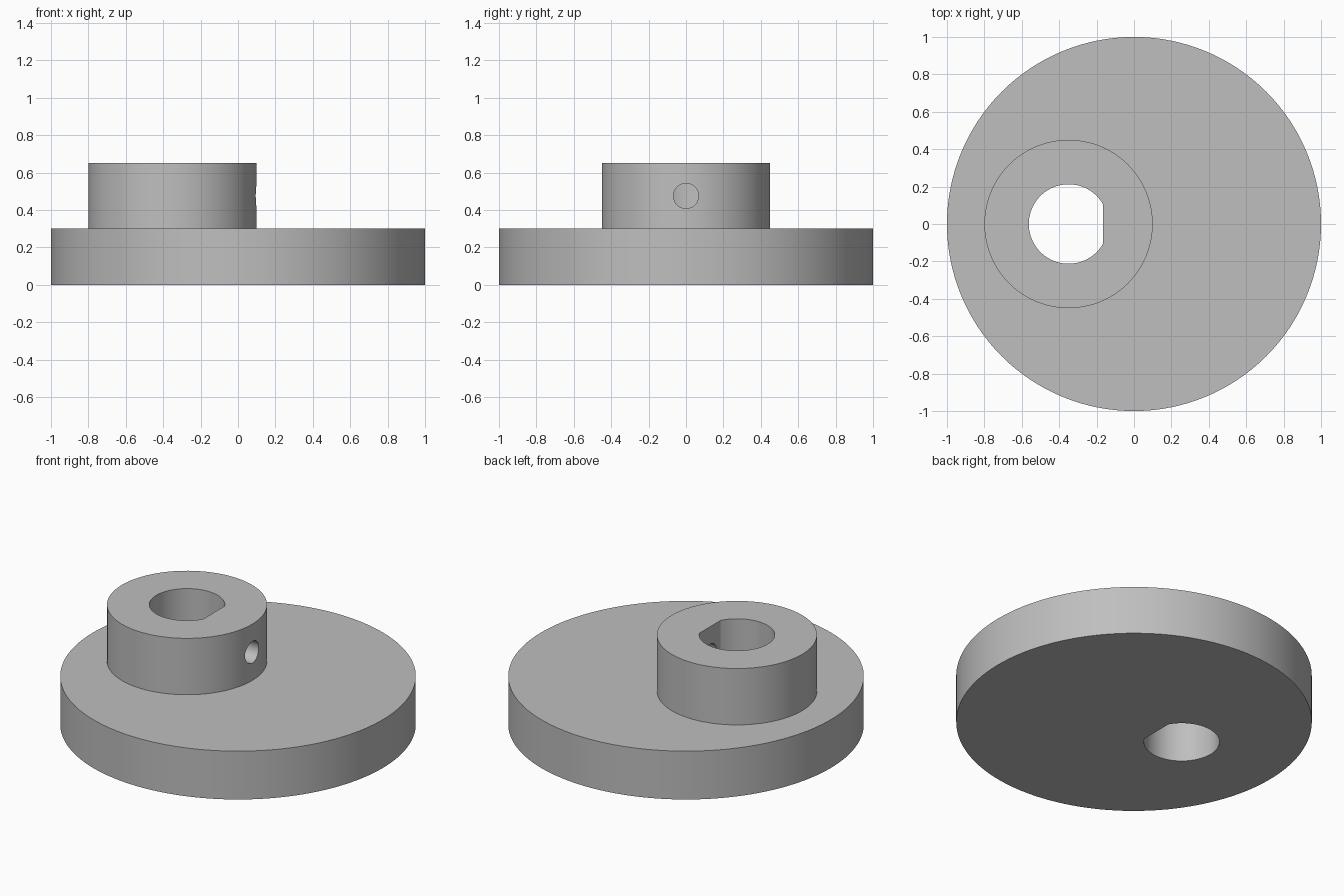
import bpy
import bmesh
import math

HUB_X = -0.35
BORE_R = 0.2125
FLAT = 0.185

cube = bpy.data.objects.get("Cube")
if cube:
    bpy.data.objects.remove(cube, do_unlink=True)

metal = bpy.data.materials.new("plain grey metal")
metal.use_nodes = True
grey = (0.52, 0.52, 0.52, 1)
metal.diffuse_color = grey
metal.node_tree.nodes["Principled BSDF"].inputs["Base Color"].default_value = grey


def prism(name, outline, z0, z1):
    """Extrude a closed 2D outline from z0 to z1."""
    bm = bmesh.new()
    base = bm.faces.new([bm.verts.new((x, y, z0)) for x, y in outline])
    top = bmesh.ops.extrude_face_region(bm, geom=[base])["geom"]
    verts = [v for v in top if isinstance(v, bmesh.types.BMVert)]
    bmesh.ops.translate(bm, verts=verts, vec=(0, 0, z1 - z0))
    bmesh.ops.recalc_face_normals(bm, faces=bm.faces)
    mesh = bpy.data.meshes.new(name)
    bm.to_mesh(mesh)
    bm.free()
    mesh.materials.append(metal)
    obj = bpy.data.objects.new(name, mesh)
    bpy.context.collection.objects.link(obj)
    return obj


def arc(radius, start, end, steps, cx=0):
    return [(cx + radius * math.cos(start + (end - start) * i / steps),
             radius * math.sin(start + (end - start) * i / steps))
            for i in range(steps + 1)]


def circle(radius, steps, cx=0):
    return arc(radius, 0, math.tau, steps, cx)[:-1]


def combine(target, tool, operation):
    """Apply a boolean, then discard the tool."""
    mod = target.modifiers.new(operation.lower(), 'BOOLEAN')
    mod.operation, mod.solver, mod.object = operation, 'EXACT', tool
    tool.hide_render = True
    bpy.ops.object.select_all(action='DESELECT')
    bpy.context.view_layer.objects.active = target
    target.select_set(True)
    bpy.ops.object.modifier_apply(modifier=mod.name)
    bpy.data.objects.remove(tool, do_unlink=True)


# Wide disc with the off-centre hub on top
wheel = prism("eccentric_disc_with_hub", circle(1, 128), 0, 0.3)
combine(wheel, prism("hub", circle(0.45, 96, HUB_X), 0.1, 0.65), 'UNION')

# D-shaped shaft bore, flat towards the disc centre
half = math.acos(FLAT / BORE_R)
d_shape = arc(BORE_R, half, math.tau - half, 72, HUB_X)
combine(wheel, prism("shaft_bore", d_shape, -0.2, 0.9), 'DIFFERENCE')

# Set screw hole from the hub's side into the bore
screw = prism("set_screw_hole", circle(0.067, 48), 0, 0.5)
screw.rotation_euler = (0, math.pi / 2, 0)
screw.location = (HUB_X, 0, 0.475)
bpy.context.view_layer.update()
combine(wheel, screw, 'DIFFERENCE')

bpy.ops.object.shade_smooth_by_angle(angle=math.radians(30))
